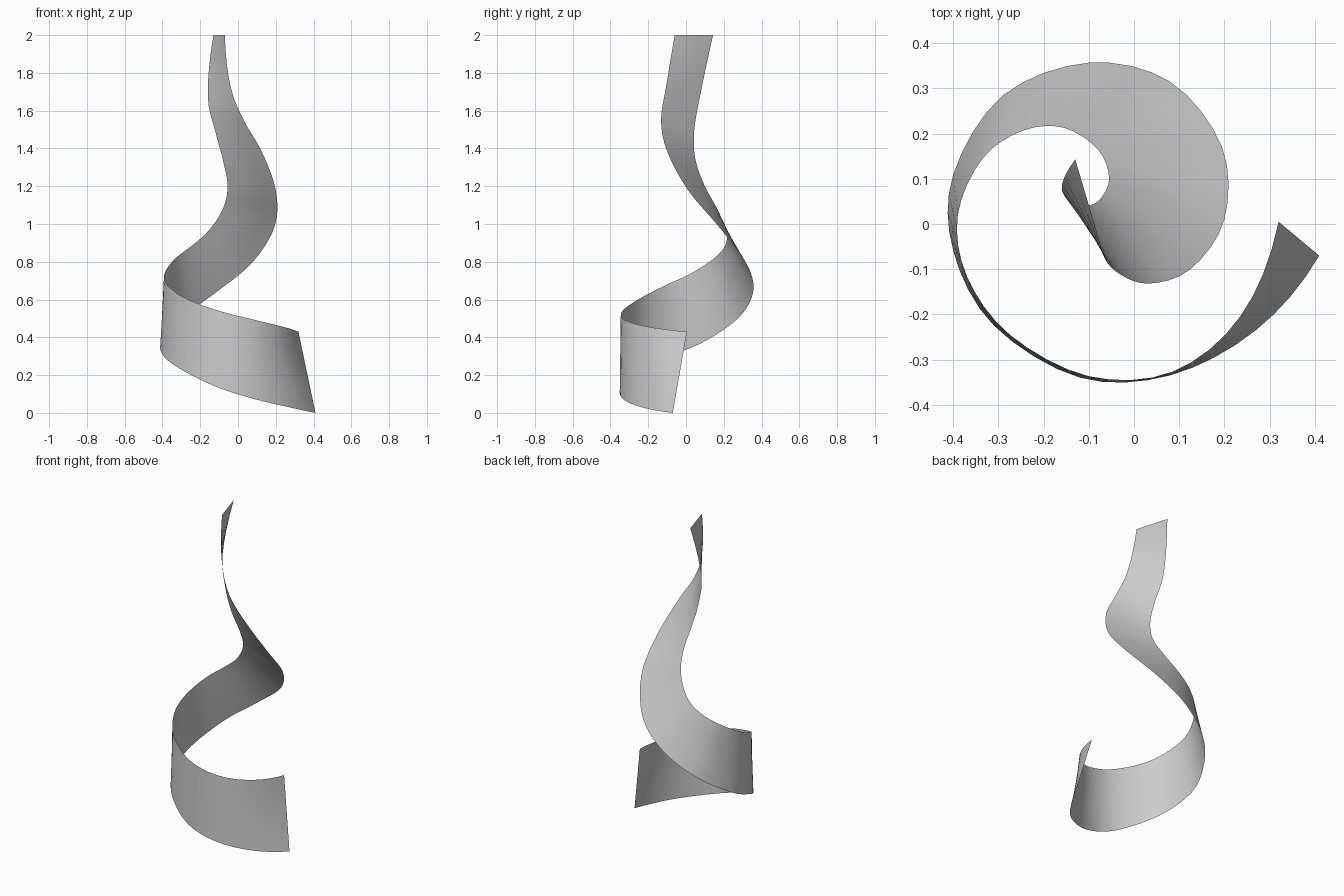
import bpy
import bmesh
from mathutils import Vector

default_cube = bpy.data.objects.get("Cube")
if default_cube:
    bpy.data.objects.remove(default_cube, do_unlink=True)

STEPS = 4    # segments between two stations
ACROSS = 4   # strips over the width of the ribbon

# Stations along the ribbon: a point on the lower (outer) edge
# and its partner on the upper (inner) edge
stations = [
    ((.41, -.07, 0), (.32, .005, .43)),
    ((.27, -.235, .03), (.235, -.205, .457)),
    ((.08, -.335, .075), (.085, -.327, .493)),
    ((-.12, -.34, .14), (-.1, -.337, .54)),
    ((-.31, -.225, .235), (-.275, -.245, .605)),
    ((-.4, -.06, .31), (-.37, -.115, .673)),
    ((-.4, .11, .385), (-.39, .02, .735)),
    ((-.29, .285, .51), (-.335, .145, .815)),
    ((-.1, .357, .65), (-.245, .207, .885)),
    ((.08, .315, .8), (-.155, .213, .965)),
    ((.195, .17, .99), (-.08, .165, 1.08)),
    ((.2, .01, 1.18), (-.055, .1, 1.2)),
    ((.125, -.1, 1.385), (-.08, .05, 1.34)),
    ((.03, -.132, 1.55), (-.12, .043, 1.49)),
    ((-.04, -.105, 1.73), (-.16, .075, 1.68)),
    ((-.07, -.06, 2), (-.13, .143, 2)),
]


def smooth_path(points):
    """Catmull-Rom curve through the points, with reflected end points."""
    pts = [Vector(p) for p in points]
    first = pts[0] * 3 - pts[1] * 3 + pts[2]
    last = pts[-1] * 3 - pts[-2] * 3 + pts[-3]
    pts = [first] + pts + [last]
    path = []
    for a, b, c, d in zip(pts, pts[1:], pts[2:], pts[3:]):
        for i in range(STEPS):
            t = i / STEPS
            path.append(b + (c - a) * t / 2
                        + (a * 2 - b * 5 + c * 4 - d) * t * t / 2
                        + (b * 3 - a - c * 3 + d) * t ** 3 / 2)
    path.append(pts[-2])
    return path


def make_material(name, value):
    mat = bpy.data.materials.new(name)
    mat.use_nodes = True
    colour = (value, value, value, 1)
    mat.diffuse_color = colour
    mat.node_tree.nodes["Principled BSDF"].inputs["Base Color"].default_value = colour
    return mat


# Ribbon: a ruled sheet stretched between the two edge curves
lower_edge = smooth_path([s[0] for s in stations])
upper_edge = smooth_path([s[1] for s in stations])

bm = bmesh.new()
rows = [[bm.verts.new(low.lerp(high, j / ACROSS)) for j in range(ACROSS + 1)]
        for low, high in zip(lower_edge, upper_edge)]
for row, following in zip(rows, rows[1:]):
    for j in range(ACROSS):
        face = bm.faces.new((row[j], row[j + 1], following[j + 1], following[j]))
        face.smooth = True

mesh = bpy.data.meshes.new("spiral_ribbon")
bm.to_mesh(mesh)
bm.free()
mesh.materials.append(make_material("light grey", .6))
ribbon = bpy.data.objects.new("spiral_ribbon", mesh)
bpy.context.collection.objects.link(ribbon)
